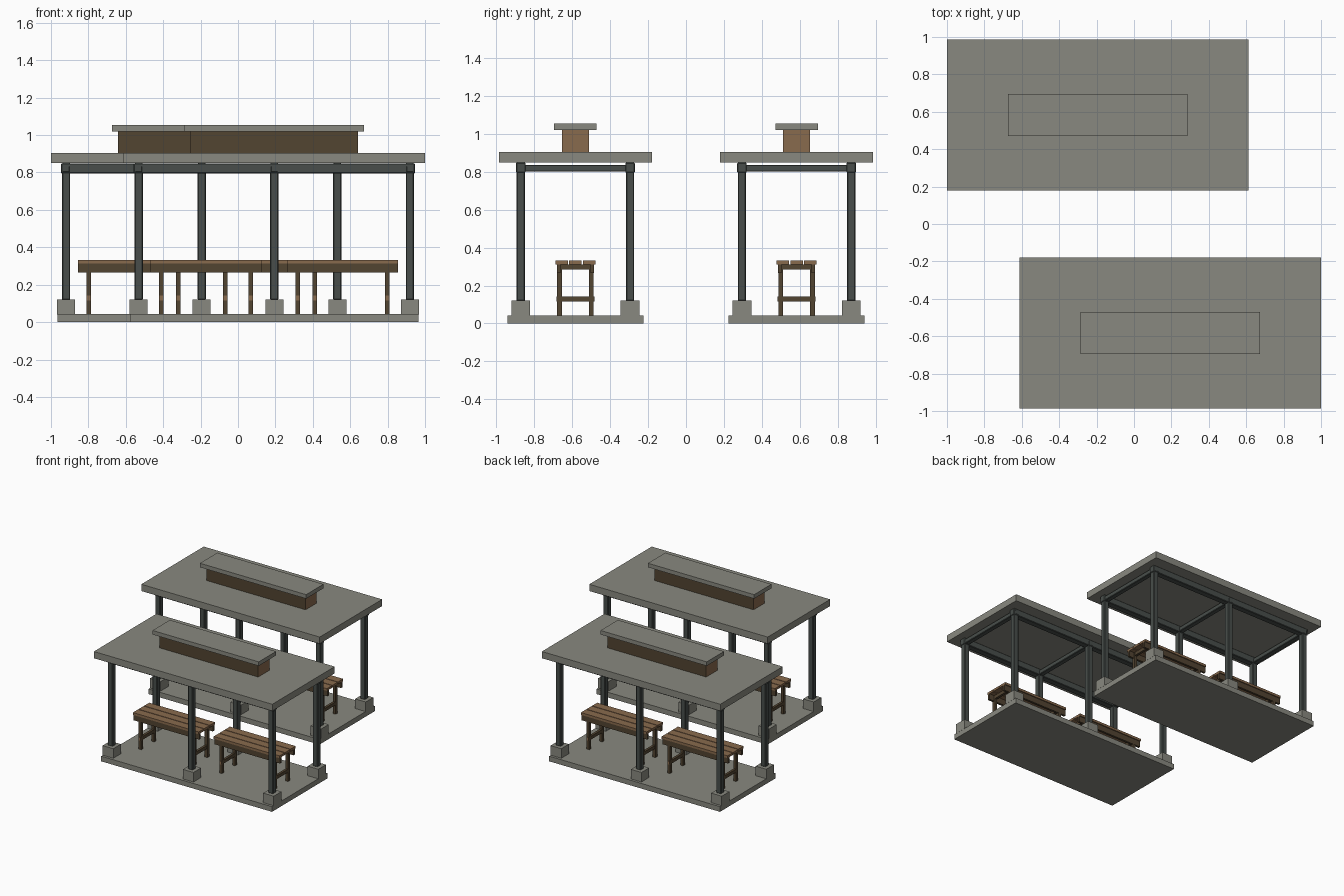
import bpy, bmesh
from mathutils import Vector

if "Cube" in bpy.data.objects:
    bpy.data.objects.remove(bpy.data.objects["Cube"])


def mat(name, rgb):
    m = bpy.data.materials.new(name)
    m.diffuse_color = (*rgb, 1)
    m.use_nodes = True
    m.node_tree.nodes["Principled BSDF"].inputs["Base Color"].default_value = m.diffuse_color
    return m


CONCRETE = mat("concrete grey", (0.25, 0.25, 0.215))
STEEL = mat("dark steel", (0.065, 0.076, 0.07))
WOOD = mat("warm wood", (0.25, 0.145, 0.075))
DARK = mat("dark wood", (0.085, 0.058, 0.031))


def box(name, c, half, z0, z1, m, bevel=0, end_axis=None, end_mat=None):
    """Box centred on c=(x,y) with half sizes; faces along end_axis take end_mat."""
    bm = bmesh.new()
    bmesh.ops.create_cube(bm, size=2)
    for v in bm.verts:
        v.co = Vector((v.co.x * half[0], v.co.y * half[1], v.co.z * (z1 - z0) / 2))
    if bevel:
        bmesh.ops.bevel(bm, geom=bm.edges[:], offset=bevel, segments=1, affect='EDGES')
    bm.normal_update()
    me = bpy.data.meshes.new(name)
    me.materials.append(m)
    if end_axis is not None:
        me.materials.append(end_mat)
        for f in bm.faces:
            f.material_index = int(abs(f.normal[end_axis]) > 0.9)
    bm.to_mesh(me)
    bm.free()
    ob = bpy.data.objects.new(name, me)
    ob.location = (c[0], c[1], (z0 + z1) / 2)
    bpy.context.collection.objects.link(ob)
    return ob


def bench(x, y):
    # three-slat seat
    for i in (-1, 0, 1):
        box("bench_slat", (x, y + i * 0.072), (0.297, 0.033), 0.312, 0.331, WOOD)
    # long side rails under the seat
    for s in (-1, 1):
        box("bench_rail", (x, y + s * 0.088), (0.297, 0.009), 0.265, 0.312, DARK)
    # legs with a cross stretcher at each end
    for sx in (-1, 1):
        lx = x + sx * 0.24
        for sy in (-1, 1):
            box("bench_leg", (lx, y + sy * 0.084), (0.012, 0.0125), 0.04, 0.312, DARK)
        box("bench_stretcher", (lx, y), (0.010, 0.100), 0.115, 0.142, DARK,
            end_axis=1, end_mat=WOOD)
        box("seat_bearer", (lx, y), (0.010, 0.080), 0.285, 0.312, DARK)


def shelter(x, y):
    # floor slab
    box("floor_slab", (x, y), (0.772, 0.358), 0, 0.042, CONCRETE)
    # posts on concrete footings
    for i in (-1, 0, 1):
        px = x + i * 0.725
        for s in (-1, 1):
            py = y + s * 0.288
            box("post_footing", (px, py), (0.048, 0.049), 0.04, 0.12, CONCRETE)
            box("post", (px, py), (0.022, 0.022), 0.118, 0.852, STEEL, 0.005)
        # cross beams
        box("cross_beam", (px, y), (0.02, 0.314), 0.8, 0.836, STEEL, 0.004)
    # long beams
    for s in (-1, 1):
        box("long_beam", (x, y + s * 0.288), (0.752, 0.025), 0.795, 0.848, STEEL, 0.004)
    # flat roof, raised vent box and cap
    box("roof", (x, y), (0.806, 0.403), 0.85, 0.905, CONCRETE)
    box("vent_box", (x, y), (0.447, 0.072), 0.903, 1.022, DARK, end_axis=0, end_mat=WOOD)
    box("vent_cap", (x, y), (0.48, 0.112), 1.02, 1.053, CONCRETE)
    # two benches
    for s in (-1, 1):
        bench(x + s * 0.365, y)


# two staggered shelters
shelter(-0.194, 0.583)
shelter(0.194, -0.583)
